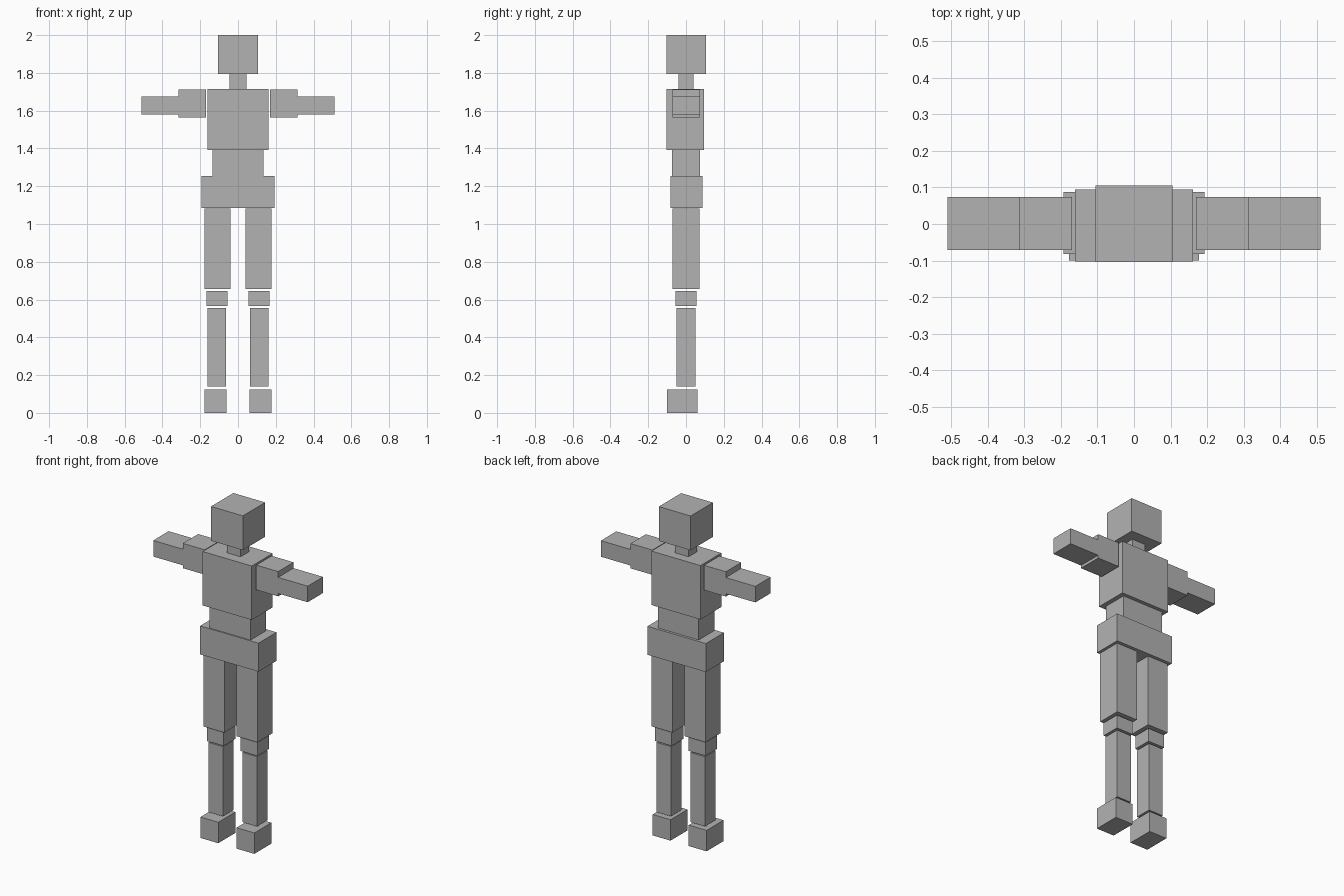
import bpy

grey = bpy.data.materials.new("plain grey")
grey.diffuse_color = (0.45, 0.45, 0.45, 1)


def box(name, x, y, z):
    """Axis-aligned block given (min, max) on each axis."""
    verts = [(a, b, c) for a in x for b in y for c in z]
    faces = [(0, 1, 3, 2), (4, 6, 7, 5), (0, 4, 5, 1),
             (2, 3, 7, 6), (0, 2, 6, 4), (1, 5, 7, 3)]
    mesh = bpy.data.meshes.new(name)
    mesh.from_pydata(verts, [], faces)
    mesh.materials.append(grey)
    obj = bpy.data.objects.new(name, mesh)
    bpy.context.collection.objects.link(obj)


def pair(name, x, y, z):
    """The same block on the left and right side."""
    box("right_" + name, (-x[1], -x[0]), y, z)
    box("left_" + name, x, y, z)


# Head and torso
box("head", (-0.105, 0.105), (-0.104, 0.106), (1.795, 2.0))
box("neck", (-0.045, 0.045), (-0.04, 0.04), (1.715, 1.795))
box("chest", (-0.162, 0.162), (-0.102, 0.095), (1.393, 1.715))
box("waist", (-0.135, 0.135), (-0.075, 0.073), (1.255, 1.393))
box("pelvis", (-0.193, 0.193), (-0.082, 0.088), (1.085, 1.255))

# Arms
pair("upper_arm", (0.17, 0.315), (-0.071, 0.074), (1.563, 1.711))
pair("forearm", (0.315, 0.51), (-0.071, 0.074), (1.58, 1.676))

# Legs
pair("thigh", (0.04, 0.178), (-0.072, 0.071), (0.655, 1.083))
pair("knee", (0.056, 0.167), (-0.056, 0.055), (0.565, 0.645))
pair("shin", (0.064, 0.161), (-0.05, 0.05), (0.14, 0.556))
pair("foot", (0.06, 0.178), (-0.1, 0.06), (0.0, 0.125))
